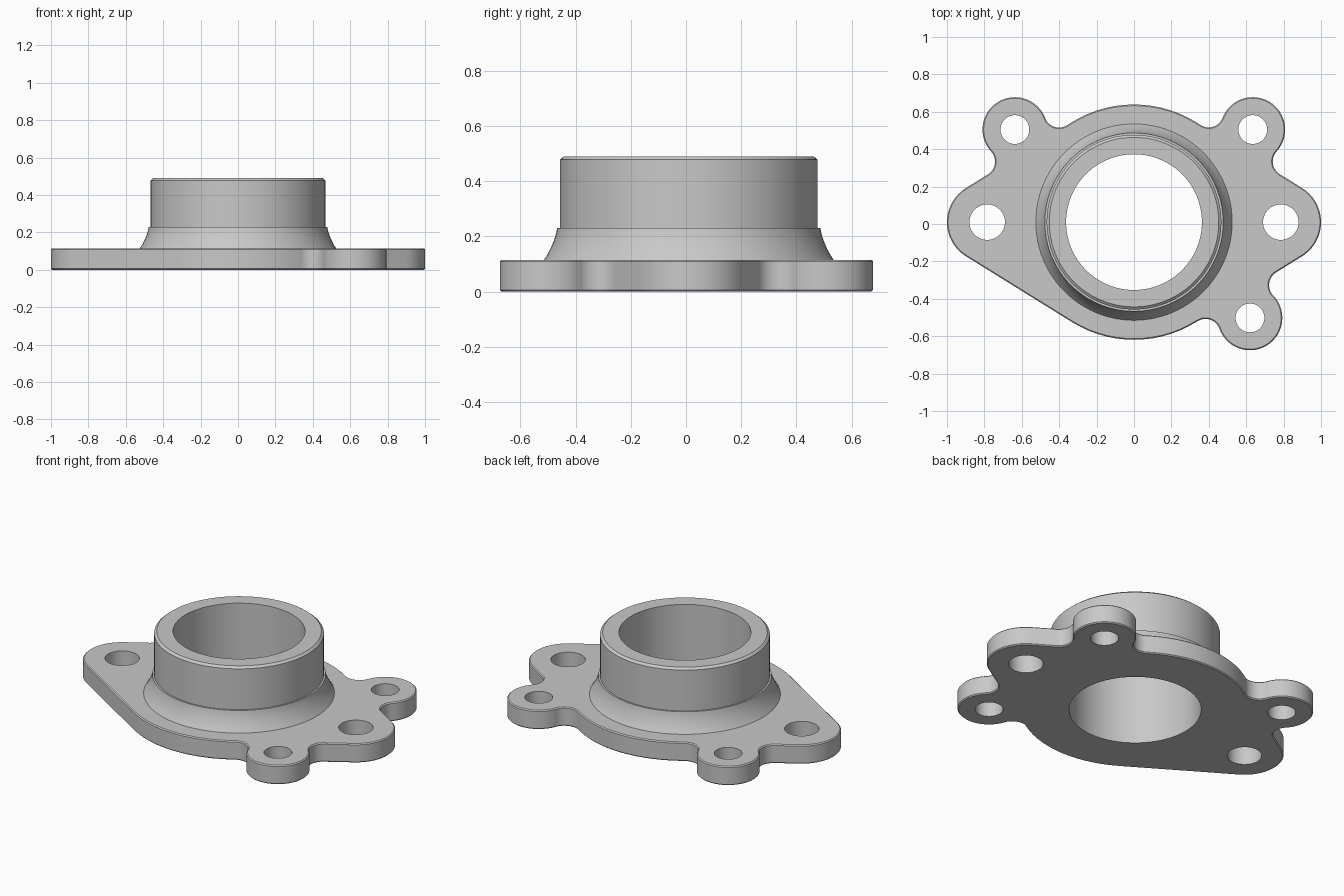
import bpy, bmesh, math
from mathutils import Vector
from mathutils.geometry import delaunay_2d_cdt

cube = bpy.data.objects.get("Cube")
if cube:
    bpy.data.objects.remove(cube, do_unlink=True)

THICK, EDGE, CY = 0.115, 0.006, 0.01
BORE, TAU = 0.363, 2 * math.pi

metal = bpy.data.materials.new("plain grey metal")
metal.use_nodes = True
grey = (0.58, 0.58, 0.58, 1)
metal.diffuse_color = grey
metal.node_tree.nodes["Principled BSDF"].inputs["Base Color"].default_value = grey


def finish(bm, name):
    bmesh.ops.recalc_face_normals(bm, faces=bm.faces[:])
    mesh = bpy.data.meshes.new(name)
    bm.to_mesh(mesh)
    bm.free()
    mesh.materials.append(metal)
    obj = bpy.data.objects.new(name, mesh)
    bpy.context.collection.objects.link(obj)
    bpy.ops.object.select_all(action="DESELECT")
    obj.select_set(True)
    bpy.context.view_layer.objects.active = obj
    bpy.ops.object.shade_smooth_by_angle(angle=math.radians(30))


def tangent_angle(a, b):
    """Outward normal angle of the belt running from circle a to circle b."""
    d = b[0] - a[0]
    ratio = max(-1, min(1, (a[1] - b[1]) / d.length))
    return math.atan2(d.y, d.x) - math.acos(ratio)


def belt(circles, inset):
    """Closed outline of tangent arcs; a negative radius makes a concave arc."""
    points, n = [], len(circles)
    for i, c in enumerate(circles):
        start = tangent_angle(circles[i - 1], c)
        end = tangent_angle(c, circles[(i + 1) % n])
        sweep = (end - start) % TAU if c[1] > 0 else -((start - end) % TAU)
        steps = max(3, round(abs(sweep) / 0.08))
        for k in range(steps + 1):
            t = start + sweep * k / steps
            p = c[0] + (c[1] - inset) * Vector((math.cos(t), math.sin(t)))
            # touching arcs share their meeting point
            if not points or (p - points[-1]).length > 0.0005:
                points.append(p)
    return points


def circle(centre, r, n):
    return [centre + r * Vector((math.cos(TAU * i / n), math.sin(TAU * i / n))) for i in range(n)]


# Flange layout: main disc, two ears, three lugs blended in with fillets
middle = Vector((0, CY))
main = (middle, 0.629)
ear_r = (Vector((0.785, CY)), 0.215)
ear_l = (Vector((-0.785, CY)), 0.215)
LUG, FILLET = 0.173, 0.08
lugs = [Vector((0.635, 0.505)), Vector((-0.637, 0.505)), Vector((0.62, -0.502))]


def lug_with_fillets(a, b, lug):
    """Lug on the straight edge from a to b, with a fillet at each side."""
    t = tangent_angle(a, b)
    normal = Vector((math.cos(t), math.sin(t)))
    along = Vector((-normal.y, normal.x))
    height = (lug - a[0]).dot(normal) - a[1]
    foot = lug - height * normal
    reach = math.sqrt((LUG + FILLET) ** 2 - (FILLET - height) ** 2)
    before, after = (foot + s * reach * along + FILLET * normal for s in (-1, 1))
    return [(before, -FILLET), (lug, LUG), (after, -FILLET)]


outline = ([ear_r] + lug_with_fillets(ear_r, main, lugs[0])
           + [main] + lug_with_fillets(main, ear_l, lugs[1])
           + [ear_l, main] + lug_with_fillets(main, ear_r, lugs[2]))

# Flange plate: softened outer wall, straight hole walls, flat caps
bm = bmesh.new()
bottom, top = [], []


def add_wall(levels):
    rings = [[bm.verts.new((p.x, p.y, z)) for p in pts] for pts, z in levels]
    n = len(rings[0])
    for low, high in zip(rings, rings[1:]):
        for i in range(n):
            j = (i + 1) % n
            bm.faces.new((low[i], low[j], high[j], high[i]))
    bottom.append(rings[0])
    top.append(rings[-1])


def add_cap(rings):
    """Triangulate between the outer ring and the hole rings."""
    verts, owner, edges = [], [], []
    for r, ring in enumerate(rings):
        first, n = len(verts), len(ring)
        edges += [(first + i, first + (i + 1) % n) for i in range(n)]
        verts += ring
        owner += [r] * n
    result = delaunay_2d_cdt([v.co.xy for v in verts], edges, [], 1, 1e-6)
    for face in result[2]:
        ids = [result[3][i][0] for i in face]
        owners = {owner[i] for i in ids}
        if len(owners) > 1 or owners == {0}:
            bm.faces.new([verts[i] for i in ids])


full, inner = belt(outline, 0), belt(outline, EDGE)
add_wall([(inner, 0), (full, EDGE), (full, THICK - EDGE), (inner, THICK)])
holes = [(middle, BORE, 96), (ear_r[0], 0.095, 48), (ear_l[0], 0.095, 48)]
holes += [(p, 0.077, 48) for p in lugs]
for c, r, n in holes:
    ring = circle(c, r, n)
    add_wall([(ring, 0), (ring, THICK)])
add_cap(bottom)
add_cap(top)
finish(bm, "flange_plate")

# Neck: concave flare, small step, straight collar, chamfered rim and bore
flare = [(0.525, THICK), (0.514, 0.132), (0.504, 0.15), (0.495, 0.17),
         (0.487, 0.19), (0.481, 0.21), (0.477, 0.23)]
profile = flare + [(0.467, 0.23), (0.467, 0.478), (0.453, 0.49), (BORE, 0.49), (BORE, THICK)]
bm = bmesh.new()
verts = [bm.verts.new((r, CY, z)) for r, z in profile]
edges = [bm.edges.new(pair) for pair in zip(verts, verts[1:])]
bmesh.ops.spin(bm, geom=verts + edges, cent=(0, CY, 0), axis=(0, 0, 1),
               angle=TAU, steps=96, use_merge=True)
bmesh.ops.remove_doubles(bm, verts=bm.verts[:], dist=1e-5)
finish(bm, "neck_collar")
